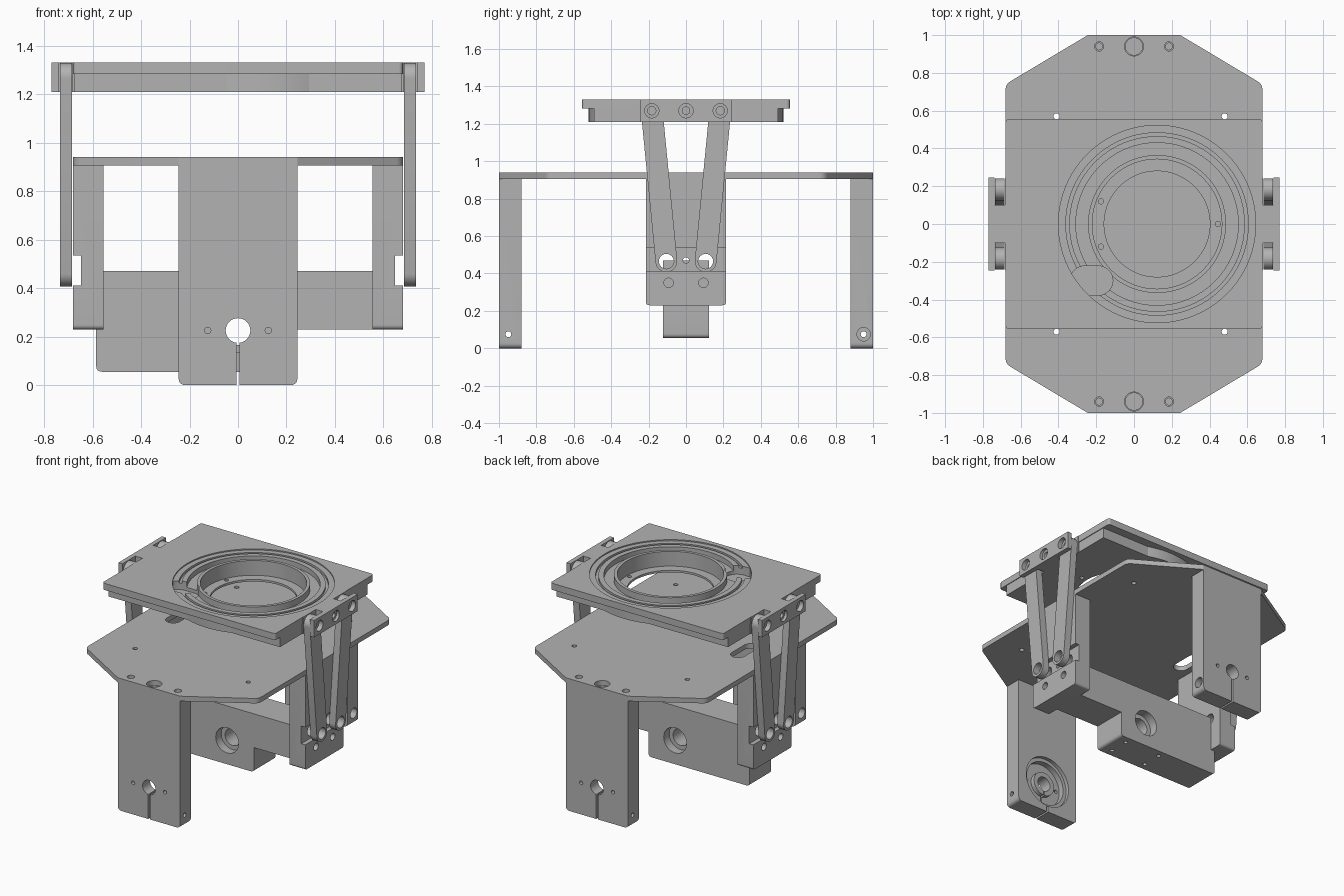
import bpy
import bmesh
from math import pi, cos, sin, atan2
from mathutils import Vector

old = bpy.data.objects.get("Cube")
if old:
    bpy.data.objects.remove(old)

metal = bpy.data.materials.new("plain grey metal")
metal.use_nodes = True
GREY = (0.45, 0.45, 0.45, 1)
metal.diffuse_color = GREY
metal.node_tree.nodes["Principled BSDF"].inputs["Base Color"].default_value = GREY


def finish(name, bm):
    bmesh.ops.recalc_face_normals(bm, faces=bm.faces)
    mesh = bpy.data.meshes.new(name)
    bm.to_mesh(mesh)
    bm.free()
    mesh.materials.append(metal)
    ob = bpy.data.objects.new(name, mesh)
    bpy.context.collection.objects.link(ob)
    return ob


def prism(name, pts, axis, lo, hi):
    """Extrude a 2D outline along an axis."""
    place = {"x": lambda a, b, t: (t, a, b), "y": lambda a, b, t: (a, t, b),
             "z": lambda a, b, t: (a, b, t)}[axis]
    bm = bmesh.new()
    rings = [[bm.verts.new(place(a, b, t)) for a, b in pts] for t in (lo, hi)]
    n = len(pts)
    bm.faces.new(rings[0])
    bm.faces.new(rings[1])
    for i in range(n):
        j = (i + 1) % n
        bm.faces.new((rings[0][i], rings[0][j], rings[1][j], rings[1][i]))
    return finish(name, bm)


def rect(a0, a1, b0, b1):
    return [(a0, b0), (a1, b0), (a1, b1), (a0, b1)]


def fillet(pts, radii, steps=6):
    """Round the corners of an outline."""
    out = []
    for i, p in enumerate(pts):
        r = radii[i] if isinstance(radii, (list, tuple)) else radii
        if not r:
            out.append(p)
            continue
        p = Vector(p)
        a = p + (Vector(pts[i - 1]) - p).normalized() * r
        b = p + (Vector(pts[(i + 1) % len(pts)]) - p).normalized() * r
        for k in range(steps + 1):
            t = k / steps
            out.append(tuple(a * (1 - t) ** 2 + p * 2 * t * (1 - t) + b * t * t))
    return out


def disc(a, b, r, n=32):
    return [(a + r * cos(2 * pi * i / n), b + r * sin(2 * pi * i / n)) for i in range(n)]


def capsule(a, b, r, n=16):
    ang = atan2(b[1] - a[1], b[0] - a[0])
    out = []
    for c, start in ((a, ang + pi / 2), (b, ang - pi / 2)):
        out += [(c[0] + r * cos(start + pi * i / n), c[1] + r * sin(start + pi * i / n))
                for i in range(n + 1)]
    return out


def cut(ob, pts, axis, lo, hi, operation="DIFFERENCE"):
    tool = prism("cutter", pts, axis, lo, hi)
    mod = ob.modifiers.new("cut", "BOOLEAN")
    mod.operation, mod.solver, mod.object = operation, "EXACT", tool
    bpy.context.view_layer.objects.active = ob
    bpy.ops.object.modifier_apply(modifier=mod.name)
    bpy.data.objects.remove(tool)


def add(ob, pts, axis, lo, hi):
    cut(ob, pts, axis, lo, hi, "UNION")


def turned_copy(ob, name):
    """Copy rotated half a turn about the vertical axis."""
    other = ob.copy()
    other.data = ob.data.copy()
    other.name = name
    bpy.context.collection.objects.link(other)
    other.rotation_euler.z = pi


# Base plate: octagon with screw holes and an oblong opening
half = [(0.245, -1), (0.68, -0.74), (0.68, 0.74), (0.245, 1)]
outline = half + [(-x, -y) for x, y in half]
base = prism("base_plate", fillet(outline, [0, 0.03, 0.03, 0] * 2), "z", 0.905, 0.94)
for s in (-1, 1):
    for x, y, r in ((-0.41, 0.57, 0.016), (0.48, 0.57, 0.016), (-0.185, 0.94, 0.024),
                    (0.185, 0.94, 0.024), (0, 0.94, 0.05)):
        cut(base, disc(x, s * y, r), "z", 0.85, 1)
cut(base, capsule((-0.46, -0.07), (-0.46, 0.07), 0.05), "z", 0.85, 1)

# Legs: clamp hole with slit, bearing seat on the inner face, clamp bolt
leg = prism("front_leg", fillet(rect(-0.245, 0.245, 0, 0.905), [0.03, 0.03, 0, 0]), "y", -1, -0.88)
cut(leg, disc(0, 0.225, 0.18, 48), "y", -0.905, -0.8)
cut(leg, disc(0, 0.225, 0.155, 48), "y", -0.945, -0.8)
add(leg, disc(0, 0.225, 0.085), "y", -0.95, -0.915)
cut(leg, disc(0, 0.225, 0.051), "y", -1.1, -0.8)
cut(leg, rect(-0.006, 0.006, -0.1, 0.225), "y", -1.1, -0.8)
cut(leg, disc(0, -0.94, 0.045), "z", 0.8, 1)
for s in (-1, 1):
    cut(leg, disc(s * 0.125, 0.225, 0.013, 16), "y", -1.1, -0.8)
    cut(leg, disc(s * 0.185, -0.94, 0.018, 16), "z", 0.82, 1)
cut(leg, disc(-0.95, 0.075, 0.016, 16), "x", -0.4, 0.4)
cut(leg, disc(-0.95, 0.075, 0.036), "x", -0.4, -0.2)
turned_copy(leg, "back_leg")

# Cross bar with the deeper housing below it
bar = prism("cross_bar", fillet([(-0.585, 0.055), (0.21, 0.055), (0.21, 0.23), (0.555, 0.23),
                                 (0.555, 0.47), (-0.555, 0.47), (-0.555, 0.23), (-0.585, 0.23)],
                                [0.025, 0.025] + [0] * 6), "y", -0.122, 0.122)
cut(bar, disc(0, 0.225, 0.06), "y", -0.3, 0.3)
for s in (-1, 1):
    cut(bar, disc(0, 0.225, 0.09), "y", s * 0.06, s * 0.3)
    for x in (-0.15, 0.13):
        cut(bar, disc(x, s * 0.07, 0.014, 16), "z", 0, 0.1)

# Hanging brackets with a stepped face for the arms
bracket = prism("left_bracket", fillet(rect(-0.215, 0.215, 0.23, 0.905), [0.02, 0.02, 0, 0]),
                "x", 0.555, 0.68)
cut(bracket, rect(0.648, 0.8, 0.41, 0.535), "y", -0.5, 0.5)
cut(bracket, disc(0, 0.47, 0.016, 16), "x", 0.5, 0.8)
for s in (-1, 1):
    cut(bracket, disc(s * 0.105, 0.465, 0.04), "x", 0.5, 0.8)
    cut(bracket, disc(s * 0.093, 0.35, 0.025), "x", 0.64, 0.8)
turned_copy(bracket, "right_bracket")

# Leaning arms
for s, end in ((-1, "front"), (1, "back")):
    low, high = (s * 0.105, 0.465), (s * 0.183, 1.27)
    arm = prism("left_" + end + "_arm", capsule(low, high, 0.058), "x", 0.685, 0.735)
    cut(arm, disc(*low, 0.04), "x", 0.6, 0.8)
    cut(arm, disc(*high, 0.022), "x", 0.6, 0.8)
    turned_copy(arm, "right_" + ("back" if s < 0 else "front") + "_arm")

# Top plate: wide upper layer, narrower lower layer, slotted end tabs
top = prism("top_plate", fillet(rect(-0.68, 0.68, -0.555, 0.555), 0.02), "z", 1.283, 1.33)
add(top, rect(-0.675, 0.675, -0.493, 0.493), "z", 1.21, 1.3)
for s in (-1, 1):
    add(top, rect(s * 0.66, s * 0.77, -0.245, 0.245), "z", 1.21, 1.33)
    cut(top, disc(0, 1.27, 0.038), "x", s * 0.75, s * 0.9)
    cut(top, disc(0, 1.27, 0.02), "x", s * 0.69, s * 0.9)
    for t in (-1, 1):
        cut(top, rect(s * 0.682, s * 0.738, t * 0.1, t * 0.3), "z", 1.1, 1.4)
        cut(top, disc(t * 0.183, 1.27, 0.038), "x", s * 0.7, s * 0.9)
cut(top, disc(0.122, 0, 0.522, 96), "z", 1.1, 1.4)

# Grooved ring seat, lathed around the offset bore
profile = [(0.28, 1.21), (0.522, 1.21), (0.522, 1.322), (0.483, 1.322), (0.483, 1.305),
           (0.465, 1.305), (0.465, 1.322), (0.43, 1.322), (0.43, 1.285), (0.365, 1.285),
           (0.365, 1.33), (0.343, 1.33), (0.343, 1.225), (0.28, 1.225)]
bm = bmesh.new()
verts = [bm.verts.new((r, 0, z)) for r, z in profile]
edges = [bm.edges.new((verts[i - 1], verts[i])) for i in range(len(verts))]
bmesh.ops.spin(bm, geom=verts + edges, cent=(0, 0, 0), axis=(0, 0, 1), angle=2 * pi, steps=96)
bmesh.ops.remove_doubles(bm, verts=bm.verts, dist=0.0001)
bmesh.ops.translate(bm, verts=bm.verts, vec=(0.122, 0, 0))
ring = finish("ring_seat", bm)
cut(ring, capsule((-0.26, -0.3), (-0.19, -0.3), 0.078), "z", 1.26, 1.4)
for x, y in ((-0.175, 0.12), (-0.175, -0.12), (0.445, 0)):
    cut(ring, disc(x, y, 0.014, 16), "z", 1.1, 1.4)

# Smooth the round surfaces, keep edges crisp
bpy.ops.object.select_all(action="DESELECT")
for ob in bpy.context.scene.objects:
    if ob.type == "MESH":
        ob.select_set(True)
        bpy.context.view_layer.objects.active = ob
bpy.ops.object.shade_smooth_by_angle(angle=pi / 6)
